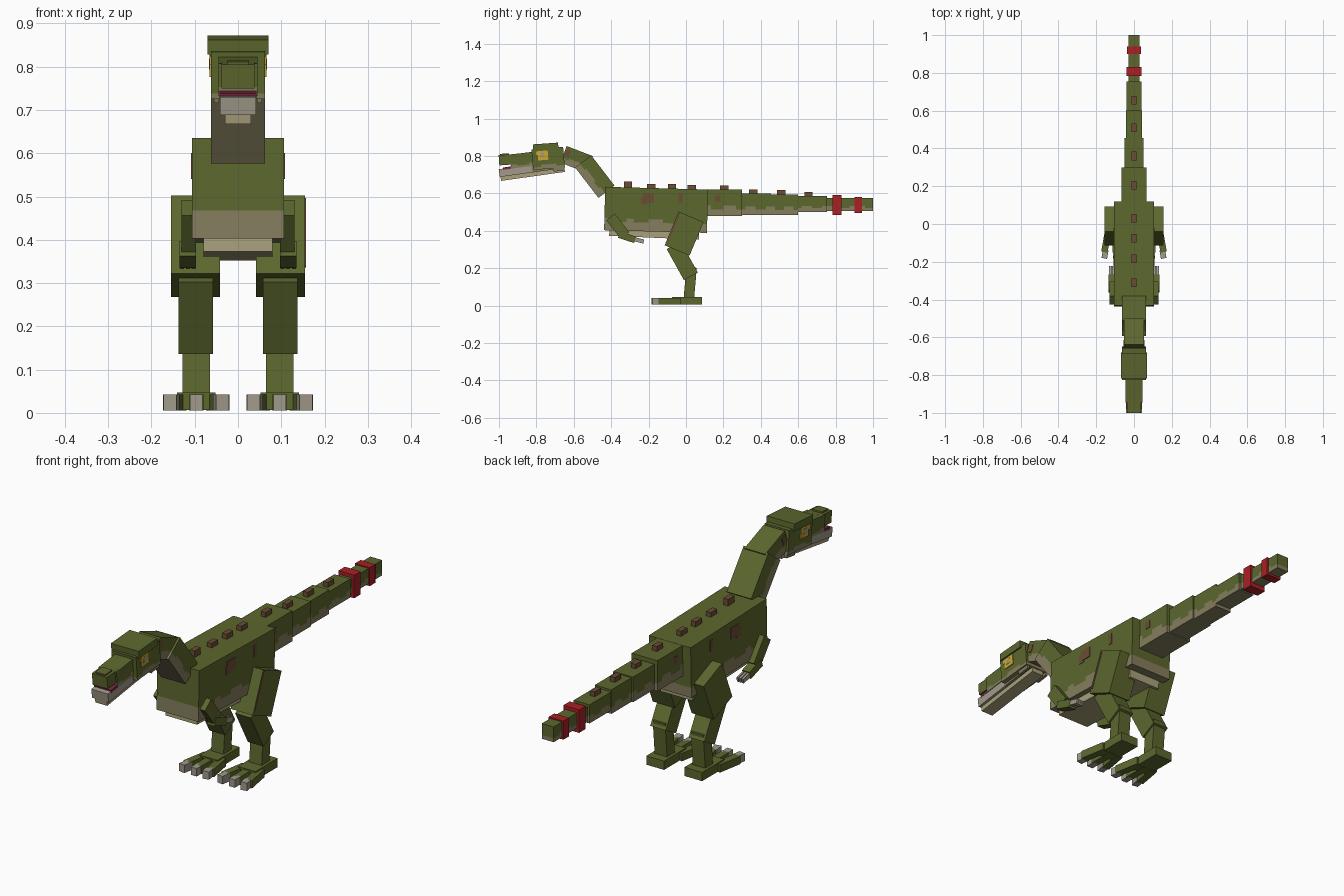
import bpy, bmesh
from math import radians
from mathutils import Matrix, Vector

if "Cube" in bpy.data.objects:
    bpy.data.objects.remove(bpy.data.objects["Cube"])


def material(name, r, g, b):
    m = bpy.data.materials.new(name)
    m.use_nodes = True
    m.diffuse_color = (r, g, b, 1)
    m.node_tree.nodes["Principled BSDF"].inputs["Base Color"].default_value = (r, g, b, 1)
    return m


GREEN = material("olive green", .107, .136, .027)
TAN = material("underside tan", .235, .205, .11)
PALE = material("pale belly", .40, .35, .20)
BROWN = material("spot brown", .15, .075, .036)
RED = material("ring red", .40, .014, .018)
GREY = material("claw grey", .36, .32, .26)
YELLOW = material("eye yellow", .62, .38, .026)
MOUTH = material("mouth red", .20, .02, .045)


def box(name, loc, size, tilt=0, mats=(GREEN,), yaw=0, cuts=(), rule=None):
    """Box tilted about x; cuts are (axis, position) in unit-box space, rule picks each face's material."""
    bm = bmesh.new()
    bmesh.ops.create_cube(bm, size=1)
    for axis, pos in cuts:
        co, no = Vector((0, 0, 0)), Vector((0, 0, 0))
        co[axis], no[axis] = pos, 1
        bmesh.ops.bisect_plane(bm, geom=bm.verts[:] + bm.edges[:] + bm.faces[:],
                               plane_co=co, plane_no=no)
    if rule:
        for f in bm.faces:
            f.material_index = rule(f.calc_center_median())
    bm.transform(Matrix.Translation(loc) @ Matrix.Rotation(radians(yaw), 4, 'Z')
                 @ Matrix.Rotation(radians(tilt), 4, 'X') @ Matrix.Diagonal((*size, 1)))
    me = bpy.data.meshes.new(name)
    bm.to_mesh(me)
    bm.free()
    for m in mats:
        me.materials.append(m)
    ob = bpy.data.objects.new(name, me)
    bpy.context.collection.objects.link(ob)
    return ob


def hide_box(name, loc, size, tilt=0, edge=-.2, step=.1, pattern="0110", axis=2, along=1):
    """Green box with a tan underside whose border is stepped along its length."""
    n = len(pattern)
    cuts = [(along, i / n - .5) for i in range(1, n)] + [(axis, edge), (axis, edge + step)]

    def rule(c):
        col = min(n - 1, max(0, int((c[along] + .5) * n)))
        return int(c[axis] < edge + step * int(pattern[col]))
    return box(name, loc, size, tilt, (GREEN, TAN), cuts=cuts, rule=rule)


# Torso and belly
hide_box("torso", (0, -.16, .512), (.212, .55, .232), -1.5, -.3, .08, "11010011000110")
box("belly", (0, -.17, .388), (.16, .48, .05), -2.5, (PALE,))

# Tail, getting thinner to the back
for i, (y0, y1, z0, z1, w) in enumerate([
        (.10, .30, .48, .62, .13), (.29, .455, .485, .6, .10), (.45, .6, .485, .595, .084),
        (.59, .755, .5, .585, .08), (.75, 1, .505, .575, .06)]):
    hide_box(f"tail_{i + 1}", (0, (y0 + y1) / 2, (z0 + z1) / 2), (w, y1 - y0, z1 - z0),
             0, -.25, .15, "011001" if i % 2 else "100110")
for i, (y, length, h, w) in enumerate([(.807, .047, .105, .08), (.92, .04, .085, .074)]):
    box(f"tail_ring_{i + 1}", (0, y, .538), (w, length, h), 0, (RED,))

# Row of back bumps
bumps = [(-.31, .645), (-.185, .632), (-.075, .632), (.03, .628),
         (.205, .625), (.36, .603), (.51, .6), (.655, .59)]
for i, (y, z) in enumerate(bumps):
    box(f"back_bump_{i + 1}", (0, y, z), (.024, .045, .035), 0, (BROWN,))

# Skin spots, each showing on both flanks
for name, y, z, w, ly, lz in [("flank_spot", -.2, .575, .218, .06, .05), ("flank_spot_low", -.225, .56, .217, .03, .04),
                              ("hip_spot", -.03, .575, .218, .02, .05), ("tail_spot", .17, .572, .134, .03, .035)]:
    box(name, (0, y, z), (w, ly, lz), 0, (BROWN,))

# Neck
hide_box("lower_neck", (0, -.4875, .69), (.125, .108, .205), 37.5, -.2, .1, "10110", 1, 2)
hide_box("upper_neck", (0, -.585, .782), (.105, .15, .095), -21, -.22, .1, "0110")
box("neck_spot", (0, -.635, .815), (.109, .03, .035), -21, (BROWN,))

# Head
hide_box("skull", (0, -.737, .787), (.125, .17, .11), 5, -.38, .1, "0110")
box("brow_crest", (0, -.75, .85), (.14, .135, .034), 4)
hide_box("snout", (0, -.875, .778), (.09, .13, .075), 7, -.35, .12, "1001")
box("nose", (0, -.96, .78), (.076, .08, .055), 4)
box("nostril_ridge", (0, -.97, .8), (.05, .05, .026), 4)
box("mouth_lining", (0, -.86, .749), (.086, .24, .012), 8, (MOUTH,))
box("lower_jaw_teeth", (0, -.825, .733), (.084, .35, .042), 8, (GREY, TAN),
    cuts=[(1, 0)], rule=lambda c: int(c.y > 0))
box("lower_jaw", (0, -.82, .706), (.06, .345, .03), 8, (PALE,))
for s, side in ((1, "left"), (-1, "right")):
    x = s * .063
    box(f"{side}_eye", (x, -.765, .803), (.006, .055, .05), 5, (YELLOW,))
    box(f"{side}_eye_corner", (x, -.79, .815), (.005, .025, .018), 5, (YELLOW,))
    box(f"{side}_pupil", (x, -.768, .806), (.009, .02, .024), 5, (GREY,))
    box(f"{side}_jaw_hinge", (s * .05, -.68, .735), (.012, .06, .03), 8, (TAN,))

# Legs and arms
for s, side in ((1, "left"), (-1, "right")):
    box(f"{side}_thigh", (s * .0985, -.01, .385), (.113, .144, .195), -22.6)
    box(f"{side}_shin", (s * .0975, -.02, .24), (.079, .085, .19), 29)
    box(f"{side}_ankle", (s * .0965, .022, .115), (.063, .056, .18), -5)
    box(f"{side}_foot", (s * .0965, .005, .027), (.09, .16, .04))
    for j, name in ((-1, "inner"), (0, "middle"), (1, "outer")):
        box(f"{side}_{name}_toe", (s * (.0965 + j * .05), -.09, .024), (.034, .12, .036), 0,
            yaw=s * j * 10)
        box(f"{side}_{name}_claw", (s * (.0965 + j * .057), -.16, .024), (.03, .045, .036), 0,
            (GREY,), yaw=s * j * 10)
    box(f"{side}_upper_arm", (s * .114, -.365, .425), (.034, .058, .125), 38)
    box(f"{side}_forearm", (s * .116, -.315, .366), (.038, .09, .036), -18)
    for j in (-1, 0, 1):
        box(f"{side}_finger_{j + 2}", (s * (.116 + j * .013), -.255, .35), (.009, .06, .022), -14,
            (GREY,))

# Brown patch on the front of one thigh
box("thigh_patch", (.143, -.066, .416), (.028, .008, .17), -22.6, (BROWN,))
